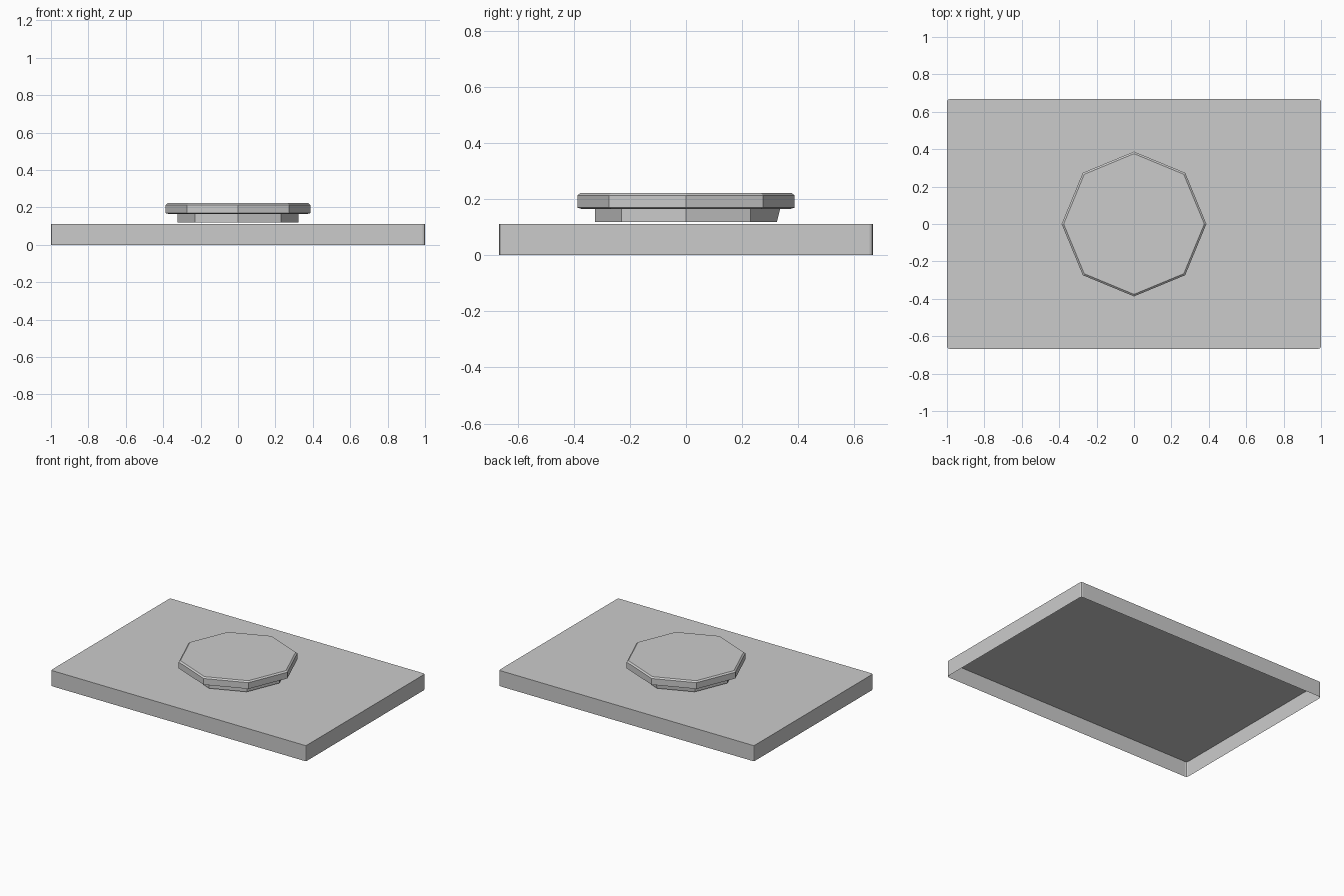
import bpy, bmesh
from math import cos, sin, pi

cube = bpy.data.objects.get("Cube")
if cube:
    bpy.data.objects.remove(cube)

grey = bpy.data.materials.new("light_grey")
grey.use_nodes = True
COLOUR = (0.6, 0.6, 0.6, 1)
grey.diffuse_color = COLOUR
grey.node_tree.nodes["Principled BSDF"].inputs["Base Color"].default_value = COLOUR


def add_object(name, bm):
    bmesh.ops.recalc_face_normals(bm, faces=bm.faces)
    mesh = bpy.data.meshes.new(name)
    bm.to_mesh(mesh)
    bm.free()
    mesh.materials.append(grey)
    obj = bpy.data.objects.new(name, mesh)
    bpy.context.collection.objects.link(obj)
    return obj


def octagon_stack(name, profile):
    """Closed eight-sided solid from (radius, height) rings, corners on the axes."""
    bm = bmesh.new()
    rings = [[bm.verts.new((r * cos(i * pi / 4), r * sin(i * pi / 4), z))
              for i in range(8)] for r, z in profile]
    for low, high in zip(rings, rings[1:]):
        for i in range(8):
            j = (i + 1) % 8
            bm.faces.new((low[i], low[j], high[j], high[i]))
    bm.faces.new(rings[0])
    bm.faces.new(rings[-1])
    return add_object(name, bm)


# Base tray: thin-skinned box with rounded upright corners and an open underside
bm = bmesh.new()
bmesh.ops.create_cube(bm, size=1)
for v in bm.verts:
    v.co = (v.co.x * 2, v.co.y * 1.334, (v.co.z + 0.5) * 0.111)
uprights = [e for e in bm.edges if abs(e.verts[0].co.z - e.verts[1].co.z) > 0.1]
bmesh.ops.bevel(bm, geom=uprights, offset=0.013, segments=2, profile=0.5,
                affect='EDGES')
bm.normal_update()
underside = [f for f in bm.faces if f.normal.z < -0.9]
add_object("base_tray", bm)
base = bpy.data.objects["base_tray"]
bm = bmesh.new()
bm.from_mesh(base.data)
bmesh.ops.delete(bm, geom=[f for f in bm.faces if f.normal.z < -0.9],
                 context='FACES_ONLY')
bm.to_mesh(base.data)
bm.free()

# Neck under the cap, its rear corner leaning slightly outward
neck = octagon_stack("neck", [(0.324, 0.119), (0.324, 0.167)])
for v in neck.data.vertices:
    if v.co.y > 0.3 and v.co.z > 0.15:
        v.co.y = 0.336

# Cap with bevelled rims
octagon_stack("cap", [(0.372, 0.165), (0.387, 0.169), (0.387, 0.213), (0.376, 0.222)])
